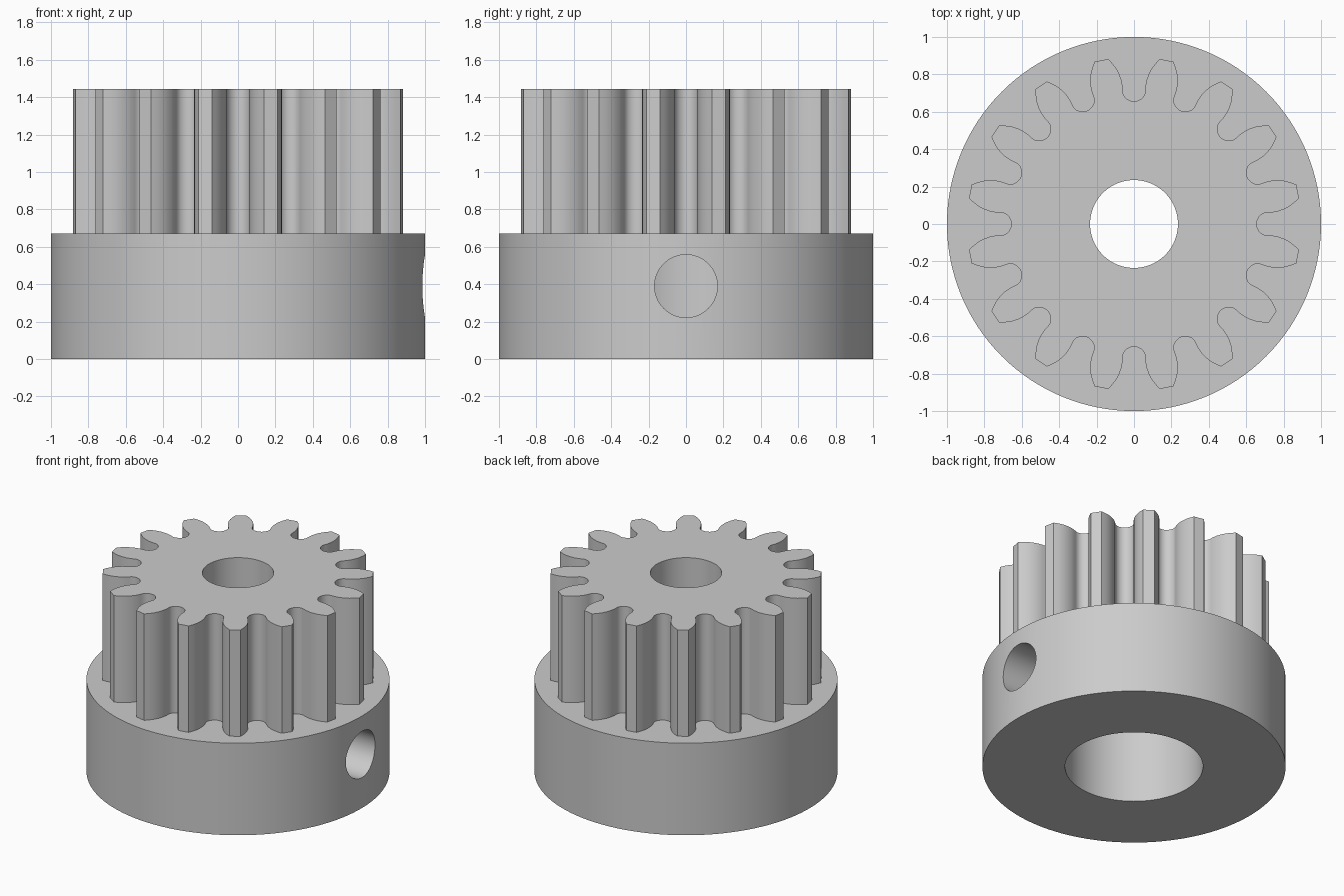
import bpy, bmesh, math
from mathutils import Matrix, Vector

cube = bpy.data.objects.get("Cube")
if cube:
    bpy.data.objects.remove(cube, do_unlink=True)

TEETH = 16
HUB_TOP, GEAR_TOP = 0.67, 1.445

steel = bpy.data.materials.new("plain grey")
steel.use_nodes = True
colour = (0.6, 0.6, 0.6, 1)
steel.diffuse_color = colour
steel.node_tree.nodes["Principled BSDF"].inputs["Base Color"].default_value = colour


def circle(radius, count=128):
    return [(radius * math.cos(i * math.tau / count), radius * math.sin(i * math.tau / count))
            for i in range(count)]


def prism(name, outline, z0, z1):
    """Closed solid from a flat outline, standing between two heights."""
    bm = bmesh.new()
    base = bm.faces.new([bm.verts.new((x, y, z0)) for x, y in outline])
    top = bmesh.ops.extrude_face_region(bm, geom=[base])["geom"]
    bmesh.ops.translate(bm, vec=(0, 0, z1 - z0),
                        verts=[v for v in top if isinstance(v, bmesh.types.BMVert)])
    bmesh.ops.recalc_face_normals(bm, faces=bm.faces)
    mesh = bpy.data.meshes.new(name)
    bm.to_mesh(mesh)
    bm.free()
    mesh.materials.append(steel)
    obj = bpy.data.objects.new(name, mesh)
    bpy.context.collection.objects.link(obj)
    return obj


def cut(target, cutter):
    """Subtract a solid from the target and discard it."""
    mod = target.modifiers.new("hole", "BOOLEAN")
    mod.operation = "DIFFERENCE"
    mod.solver = "EXACT"
    mod.object = cutter
    bpy.context.view_layer.update()
    bpy.ops.object.select_all(action="DESELECT")
    bpy.context.view_layer.objects.active = target
    target.select_set(True)
    bpy.ops.object.modifier_apply(modifier=mod.name)
    bpy.data.objects.remove(cutter, do_unlink=True)


def smooth(obj):
    bpy.ops.object.select_all(action="DESELECT")
    bpy.context.view_layer.objects.active = obj
    obj.select_set(True)
    bpy.ops.object.shade_smooth_by_angle(angle=math.radians(28))


# Hub: wide collar with a large bore and a screw hole on one side
hub = prism("hub", circle(1.0), 0, HUB_TOP)
cut(hub, prism("hub_bore_cutter", circle(0.455), -0.1, HUB_TOP + 0.1))
screw = prism("screw_hole_cutter", circle(0.168, 64), 0.2, 1.2)
screw.data.transform(Matrix.Translation((0, 0, 0.39)) @ Matrix.Rotation(math.pi / 2, 4, "Y"))
cut(hub, screw)
smooth(hub)

# Half of one tooth gap, root to tip, as (sideways, outward)
half_gap = [(0, 0.655), (0.018, 0.658), (0.036, 0.667), (0.051, 0.681), (0.06, 0.7),
            (0.061, 0.72), (0.062, 0.74), (0.067, 0.768), (0.078, 0.8),
            (0.093, 0.829), (0.113, 0.856), (0.138, 0.882)]
gap = [(-x, y) for x, y in reversed(half_gap[1:])] + half_gap

# Toothed wheel: the gap repeated around the axis, with a narrow shaft bore
outline = []
for i in range(TEETH):
    turn = Matrix.Rotation(-i * math.tau / TEETH, 2)
    outline += [tuple(turn @ Vector(p)) for p in gap]
gear = prism("toothed_wheel", outline, HUB_TOP, GEAR_TOP)
cut(gear, prism("shaft_bore_cutter", circle(0.235, 96), HUB_TOP - 0.1, GEAR_TOP + 0.1))
smooth(gear)
